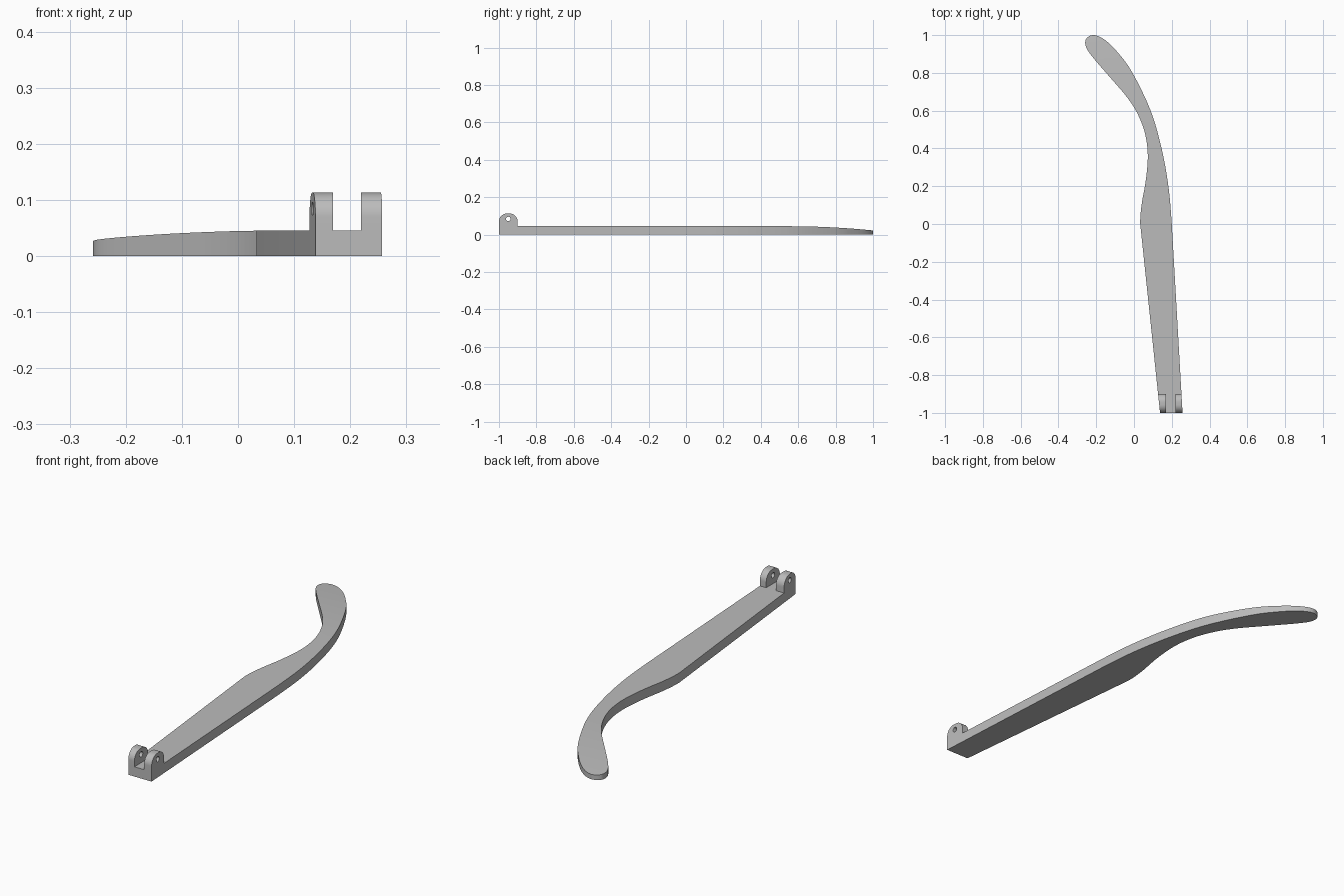
import bpy, bmesh, math
from mathutils import Vector

if "Cube" in bpy.data.objects:
    bpy.data.objects.remove(bpy.data.objects["Cube"])

grey = bpy.data.materials.new("plain grey")
grey.use_nodes = True
colour = (0.5, 0.5, 0.5, 1)
grey.diffuse_color = colour
grey.node_tree.nodes["Principled BSDF"].inputs["Base Color"].default_value = colour

FLOOR = 0.045      # thickness of the straight part of the arm
BEND = 0.55        # where the top starts to thin toward the tip
OUTER = ((0.257, -1), (0.2, 0))    # straight outer edge
INNER = ((0.138, -1), (0.033, 0))  # straight inner edge


def edge_x(line, y):
    (x0, y0), (x1, y1) = line
    return x0 + (x1 - x0) * (y - y0) / (y1 - y0)


def spline(points, steps=8):
    """Smooth curve through all points except the two end guides."""
    result = []
    p = [Vector(q) for q in points]
    for a, b, c, d in zip(p, p[1:], p[2:], p[3:]):
        for i in range(steps):
            t = i / steps
            result.append(0.5 * (2 * b + (c - a) * t + (2 * a - 5 * b + 4 * c - d) * t**2
                                 + (3 * b - a - 3 * c + d) * t**3))
    result.append(p[-2])
    return result


def extrude(bm, points, offset):
    """Make a closed solid from a flat outline and return its far vertices."""
    face = bm.faces.new([bm.verts.new(q) for q in points])
    made = bmesh.ops.extrude_face_region(bm, geom=[face], use_keep_orig=True)["geom"]
    far = [v for v in made if isinstance(v, bmesh.types.BMVert)]
    bmesh.ops.translate(bm, verts=far, vec=offset)
    return far


def finish(bm, name):
    bmesh.ops.recalc_face_normals(bm, faces=bm.faces)
    mesh = bpy.data.meshes.new(name)
    bm.to_mesh(mesh)
    bm.free()
    obj = bpy.data.objects.new(name, mesh)
    bpy.context.collection.objects.link(obj)
    mesh.materials.append(grey)
    return obj


def activate(obj):
    bpy.ops.object.select_all(action="DESELECT")
    obj.select_set(True)
    bpy.context.view_layer.objects.active = obj


# Arm: straight shank, waist and curved ear tip
curve = spline([
    (0.211, -0.2), (0.2, 0), (0.182, 0.2), (0.146, 0.4), (0.088, 0.6), (-0.008, 0.8),
    (-0.085, 0.907), (-0.155, 0.975), (-0.212, 1), (-0.252, 0.982), (-0.255, 0.94),
    (-0.22, 0.885), (-0.13, 0.78), (-0.04, 0.675), (0.018, 0.585), (0.058, 0.48),
    (0.073, 0.365), (0.063, 0.235), (0.04, 0.1), (0.033, 0), (0.044, -0.1)])
outline = [Vector(OUTER[0])] + curve + [Vector(INNER[0])]
bm = bmesh.new()
extrude(bm, [(q.x, q.y, 0) for q in outline], (0, 0, FLOOR))
strips = 20
for i in range(strips):
    y = BEND + (1 - BEND) * i / strips
    bmesh.ops.bisect_plane(bm, geom=bm.verts[:] + bm.edges[:] + bm.faces[:],
                           plane_co=(0, y, 0), plane_no=(0, 1, 0))
for v in bm.verts:
    if v.co.z > FLOOR / 2 and v.co.y > BEND:
        v.co.z -= 0.0225 * ((v.co.y - BEND) / (1 - BEND)) ** 2
arm = finish(bm, "arm")

# Hinge lugs: rounded tops, slanted outer sides, shared pin hole
TOP, RADIUS = 0.113, 0.043
profile = [(-1, FLOOR)]
for centre, start in ((-1 + RADIUS, 180), (-0.9 - RADIUS, 90)):
    for i in range(13):
        a = math.radians(start - 90 * i / 12)
        profile.append((centre + RADIUS * math.cos(a), TOP - RADIUS + RADIUS * math.sin(a)))
profile.append((-0.9, FLOOR))

lugs = []
for name, inside, line in (("right_hinge_lug", 0.169, INNER), ("left_hinge_lug", 0.219, OUTER)):
    bm = bmesh.new()
    for v in extrude(bm, [(inside, y, z) for y, z in profile], (0.01, 0, 0)):
        v.co.x = edge_x(line, v.co.y)
    lugs.append(finish(bm, name))

bpy.ops.mesh.primitive_cylinder_add(vertices=24, radius=0.012, depth=0.4,
                                    location=(0.2, -0.95, 0.084), rotation=(0, math.pi / 2, 0))
pin = bpy.context.object
pin.name = "pin_hole_cutter"
pin.hide_render = True
for lug in lugs:
    cut = lug.modifiers.new("pin hole", "BOOLEAN")
    cut.operation = "DIFFERENCE"
    cut.solver = "EXACT"
    cut.object = pin
    activate(lug)
    bpy.ops.object.modifier_apply(modifier=cut.name)
bpy.data.objects.remove(pin)

# Smooth curved walls, crisp edges
for obj in [arm] + lugs:
    activate(obj)
    bpy.ops.object.shade_smooth_by_angle(angle=math.radians(30))
